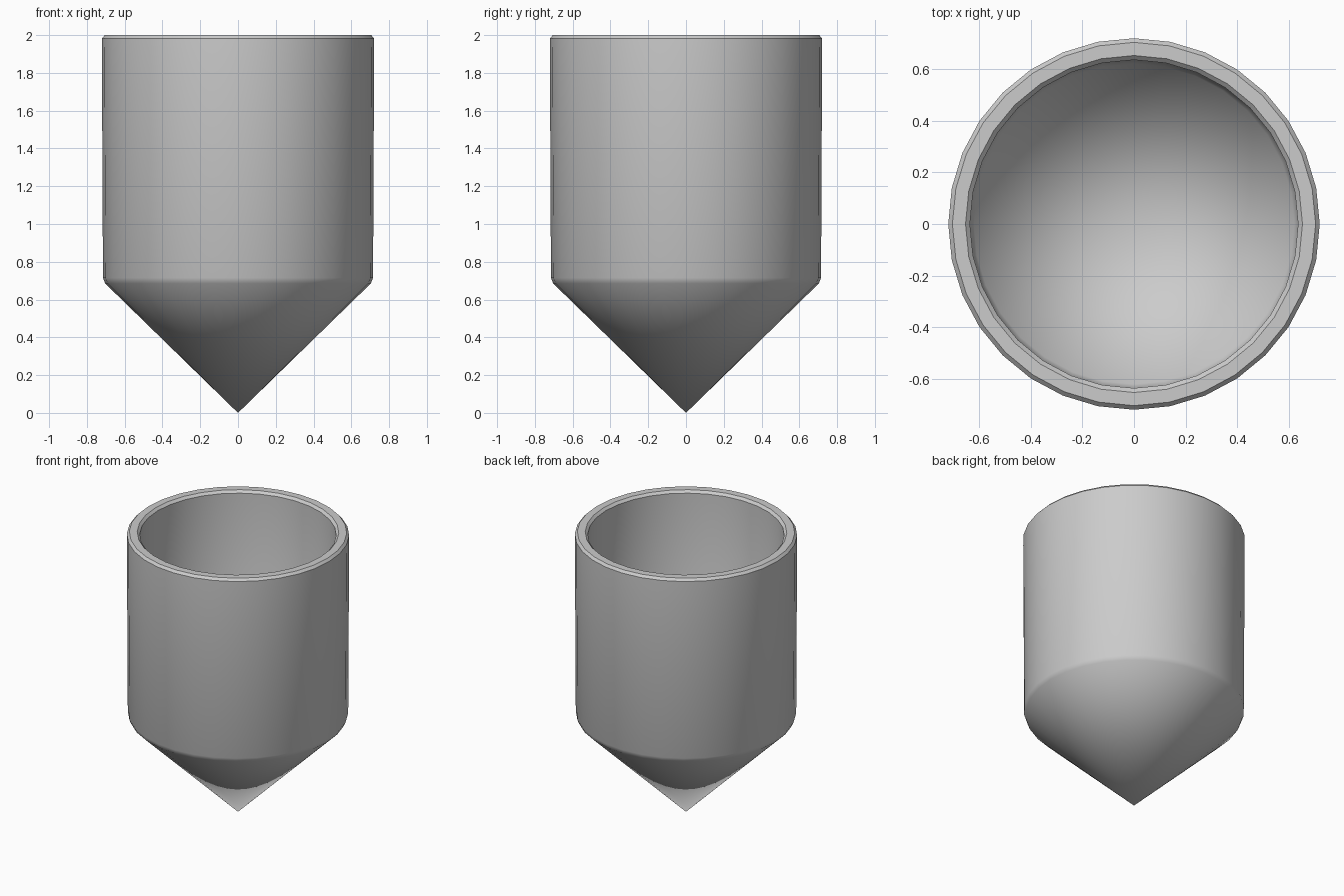
import bpy, bmesh, math

if "Cube" in bpy.data.objects:
    bpy.data.objects.remove(bpy.data.objects["Cube"])

SIDES = 32

# Wall profile (radius, height): outer tip, up the outside, over the rim, down the inside
PROFILE = [
    (0, 0),
    (0.703, 0.685), (0.715, 0.715),   # softened outer shoulder
    (0.721, 1.983), (0.705, 2.0),     # chamfered rim
    (0.654, 2.0), (0.637, 1.983),
    (0.637, 0.75), (0.622, 0.715),    # softened inner shoulder
    (0, 0.085),
]


def lathe(name, profile, sides):
    bm = bmesh.new()
    rings = []
    for r, z in profile:
        if r == 0:
            rings.append([bm.verts.new((0, 0, z))] * sides)
        else:
            rings.append([bm.verts.new((r * math.cos(a), r * math.sin(a), z))
                          for a in (2 * math.pi * i / sides for i in range(sides))])
    for low, high in zip(rings, rings[1:]):
        for i in range(sides):
            j = (i + 1) % sides
            # drop repeated points so the tips become triangle fans
            corners = dict.fromkeys((low[i], low[j], high[j], high[i]))
            bm.faces.new(list(corners))
    bmesh.ops.recalc_face_normals(bm, faces=bm.faces)
    mesh = bpy.data.meshes.new(name)
    bm.to_mesh(mesh)
    bm.free()
    obj = bpy.data.objects.new(name, mesh)
    bpy.context.collection.objects.link(obj)
    return obj


# Hollow cup with a pointed bottom
cup = lathe("pointed_cup", PROFILE, SIDES)
bpy.context.view_layer.objects.active = cup
cup.select_set(True)
bpy.ops.object.shade_smooth_by_angle(angle=math.radians(30))
